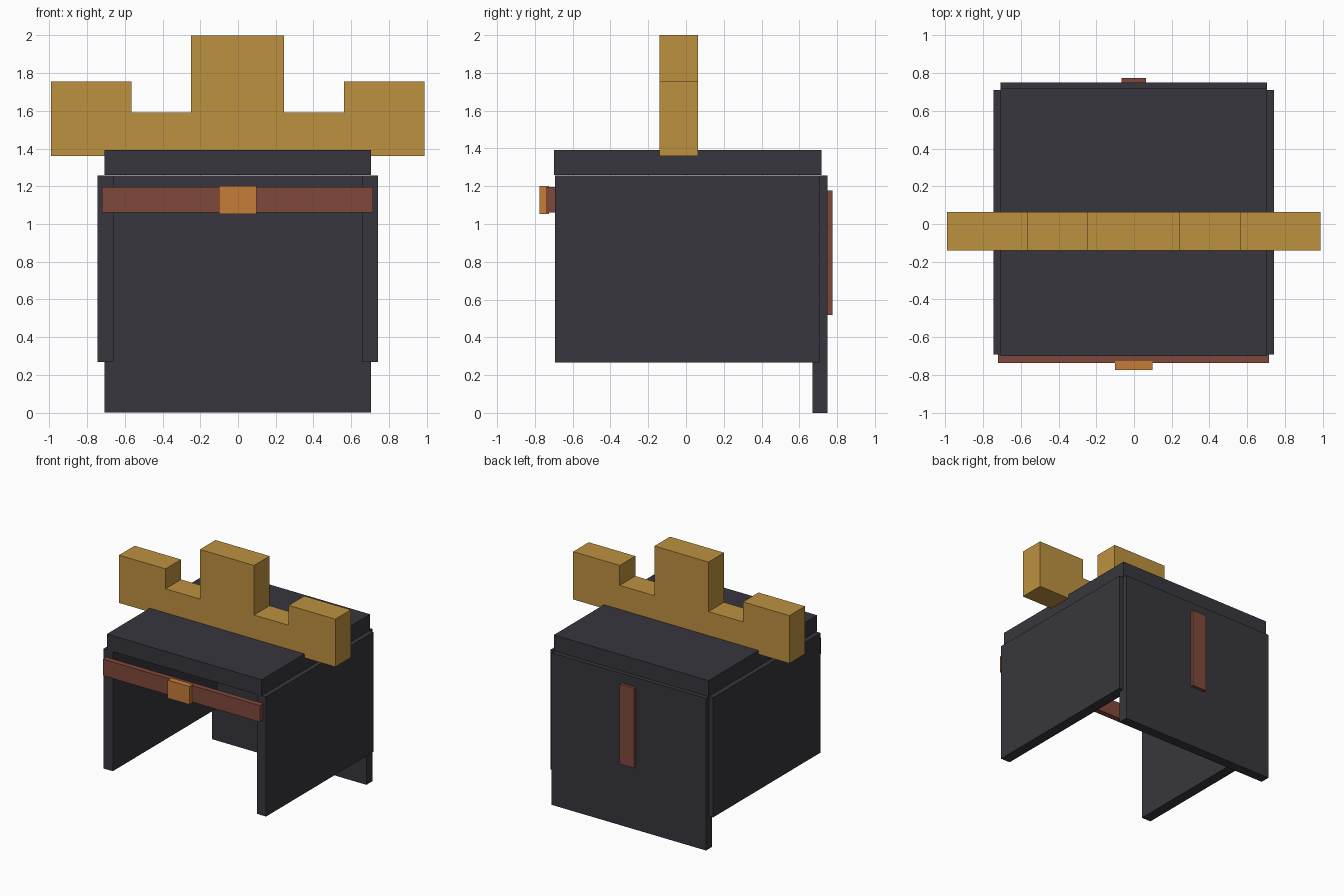
import bpy, bmesh

if "Cube" in bpy.data.objects:
    bpy.data.objects.remove(bpy.data.objects["Cube"])


def material(name, rgb):
    # sRGB 0-255 to linear
    lin = [(c / 255 / 12.92) if c < 11 else ((c / 255 + 0.055) / 1.055) ** 2.4 for c in rgb]
    m = bpy.data.materials.new(name)
    m.diffuse_color = (*lin, 1)
    m.use_nodes = True
    m.node_tree.nodes["Principled BSDF"].inputs["Base Color"].default_value = m.diffuse_color
    return m


DARK = material("charcoal", (55, 54, 61))
GOLD = material("gold", (190, 145, 64))
BROWN = material("red brown", (128, 73, 59))
ORANGE = material("orange", (199, 124, 57))


def extrude_profile(name, pts, y0, y1, mat):
    """Extrude an xz outline from y0 to y1."""
    bm = bmesh.new()
    face = bm.faces.new([bm.verts.new((x, y0, z)) for x, z in pts])
    new = bmesh.ops.extrude_face_region(bm, geom=[face])["geom"]
    verts = [v for v in new if isinstance(v, bmesh.types.BMVert)]
    bmesh.ops.translate(bm, verts=verts, vec=(0, y1 - y0, 0))
    bmesh.ops.recalc_face_normals(bm, faces=bm.faces)
    mesh = bpy.data.meshes.new(name)
    bm.to_mesh(mesh)
    bm.free()
    mesh.materials.append(mat)
    obj = bpy.data.objects.new(name, mesh)
    bpy.context.collection.objects.link(obj)
    return obj


def box(name, x, y, z, mat):
    pts = [(x[0], z[0]), (x[1], z[0]), (x[1], z[1]), (x[0], z[1])]
    return extrude_profile(name, pts, y[0], y[1], mat)


# Open box of panels: lid, long back, two sides
box("top_panel", (-0.709, 0.706), (-0.70, 0.718), (1.26, 1.392), DARK)
box("back_panel", (-0.709, 0.706), (0.67, 0.75), (0, 1.258), DARK)
box("left_panel", (-0.745, -0.66), (-0.693, 0.71), (0.268, 1.258), DARK)
box("right_panel", (0.657, 0.742), (-0.693, 0.71), (0.268, 1.258), DARK)

# Front strap with clasp, and back strip
box("front_strap", (-0.72, 0.716), (-0.738, -0.693), (1.06, 1.196), BROWN)
box("clasp", (-0.10, 0.097), (-0.775, -0.725), (1.053, 1.202), ORANGE)
box("back_strip", (-0.067, 0.064), (0.745, 0.775), (0.518, 1.178), BROWN)

# Stepped crest across the top
crest = [(-0.99, 1.36), (0.988, 1.36), (0.988, 1.755), (0.562, 1.755),
         (0.562, 1.59), (0.245, 1.59), (0.245, 2.0), (-0.25, 2.0),
         (-0.25, 1.59), (-0.565, 1.59), (-0.565, 1.755), (-0.99, 1.755)]
extrude_profile("crest", crest, -0.14, 0.063, GOLD)
